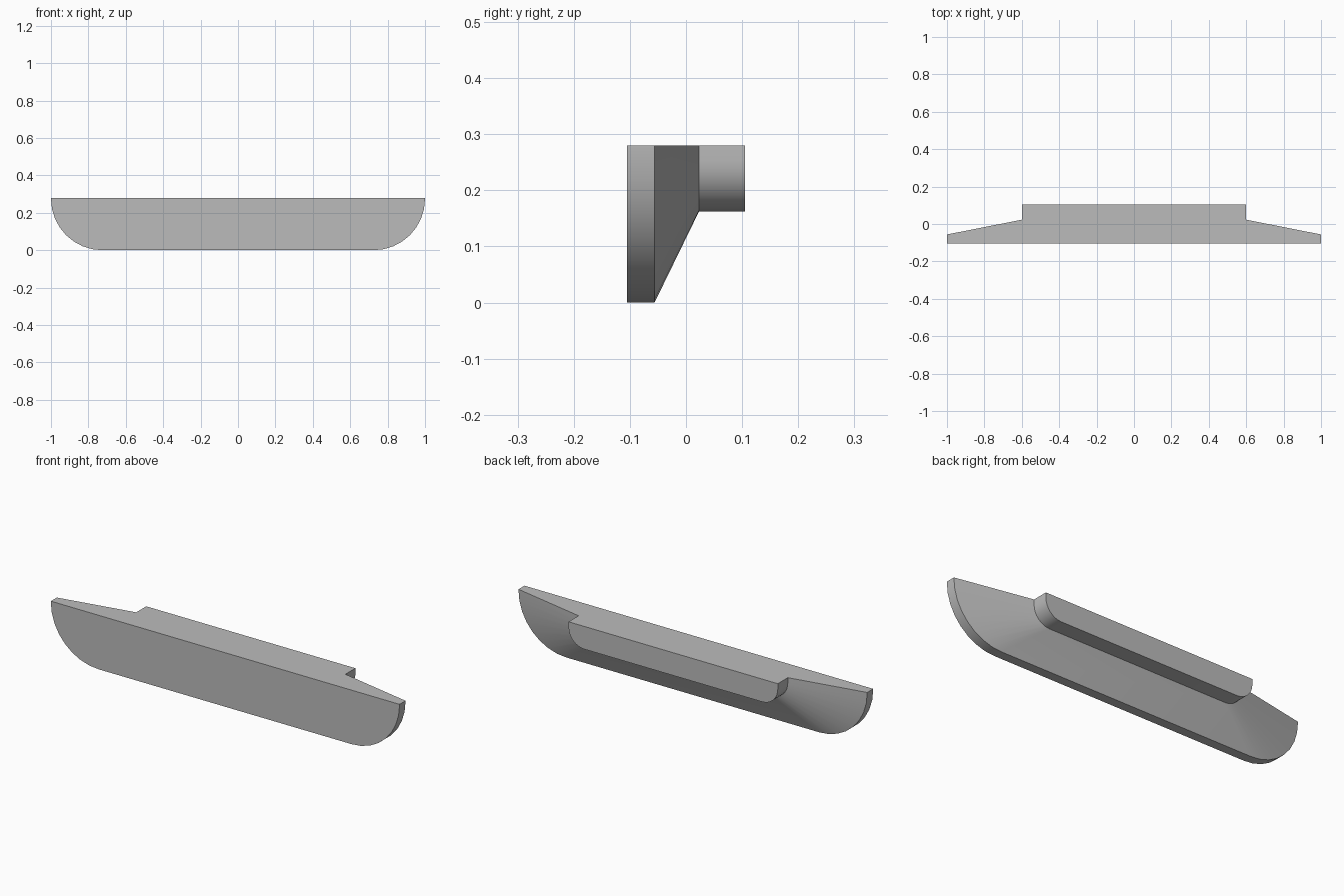
import bpy, bmesh, math

cube = bpy.data.objects.get("Cube")
if cube:
    bpy.data.objects.remove(cube, do_unlink=True)

TOP = 0.28
SEGMENTS = 8

grey = bpy.data.materials.new("neutral grey")
grey.use_nodes = True
colour = (0.5, 0.5, 0.5, 1)
grey.diffuse_color = colour
grey.node_tree.nodes["Principled BSDF"].inputs["Base Color"].default_value = colour


def half_tray(half_width, bottom, radius):
    """Flat-topped outline with two rounded lower corners, as (x, z)."""
    right = [(half_width, TOP)]
    for i in range(SEGMENTS + 1):
        a = math.pi / 2 * i / SEGMENTS
        right.append((half_width - radius * (1 - math.cos(a)),
                      bottom + radius * (1 - math.sin(a))))
    return right + [(-x, z) for x, z in reversed(right)]


# Large front plate, tapered shoulder and smaller back block
outer = half_tray(1.0, 0.0, 0.275)
inner = half_tray(0.6, 0.162, 0.09)
sections = [(-0.105, outer), (-0.056, outer), (0.023, inner), (0.105, inner)]

bm = bmesh.new()
rings = [[bm.verts.new((x, y, z)) for x, z in outline] for y, outline in sections]
for a, b in zip(rings, rings[1:]):
    for i in range(len(a) - 1):
        bm.faces.new((a[i], a[i + 1], b[i + 1], b[i]))

# Front, back and flat top
bm.faces.new(rings[0])
bm.faces.new(rings[-1])
bm.faces.new([r[0] for r in rings] + [r[-1] for r in reversed(rings)])
bmesh.ops.recalc_face_normals(bm, faces=bm.faces)

mesh = bpy.data.meshes.new("rounded_bracket")
bm.to_mesh(mesh)
bm.free()
mesh.materials.append(grey)
bracket = bpy.data.objects.new("rounded_bracket", mesh)
bpy.context.collection.objects.link(bracket)

bpy.ops.object.select_all(action="DESELECT")
bracket.select_set(True)
bpy.context.view_layer.objects.active = bracket
bpy.ops.object.shade_smooth_by_angle(angle=math.radians(25))
